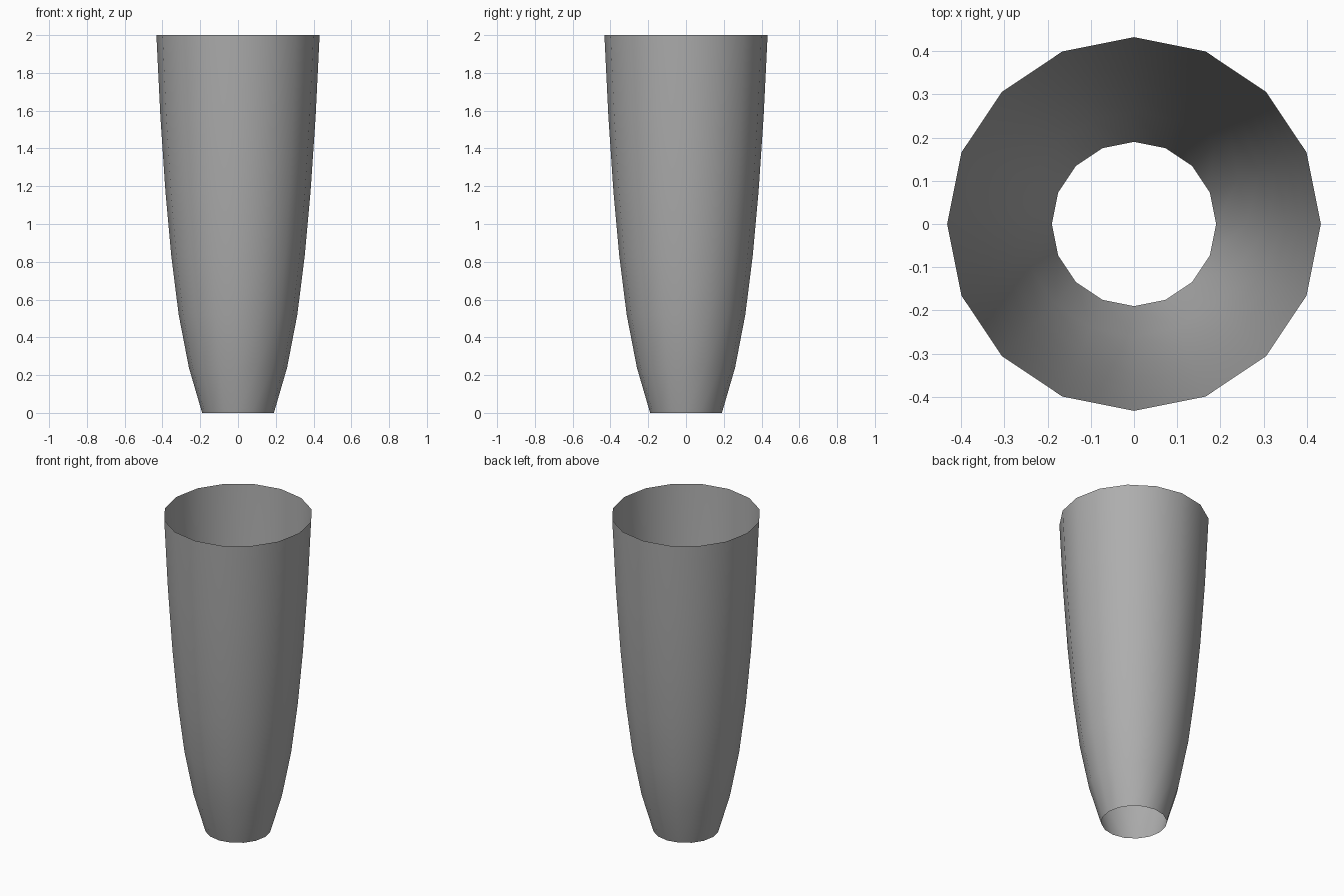
import bpy, bmesh
from math import cos, sin, tau

if "Cube" in bpy.data.objects:
    bpy.data.objects.remove(bpy.data.objects["Cube"])

SIDES = 16
# wall profile: (radius, height)
PROFILE = [(0.19, 0), (0.26, 0.24), (0.314, 0.52), (0.353, 0.83),
           (0.384, 1.17), (0.411, 1.57), (0.432, 2.0)]

# open-ended tapered tube, single-surface wall
bm = bmesh.new()
rings = [[bm.verts.new((r * cos(tau * i / SIDES), r * sin(tau * i / SIDES), z))
          for i in range(SIDES)] for r, z in PROFILE]
for low, high in zip(rings, rings[1:]):
    for i in range(SIDES):
        j = (i + 1) % SIDES
        face = bm.faces.new((low[i], low[j], high[j], high[i]))
        face.smooth = True
mesh = bpy.data.meshes.new("tapered_tube")
bm.to_mesh(mesh)
bm.free()

# dark grey finish
grey = bpy.data.materials.new("dark_grey")
grey.diffuse_color = (0.42, 0.42, 0.42, 1)
grey.use_nodes = True
grey.node_tree.nodes["Principled BSDF"].inputs["Base Color"].default_value = grey.diffuse_color
mesh.materials.append(grey)

tube = bpy.data.objects.new("tapered_tube", mesh)
bpy.context.collection.objects.link(tube)
